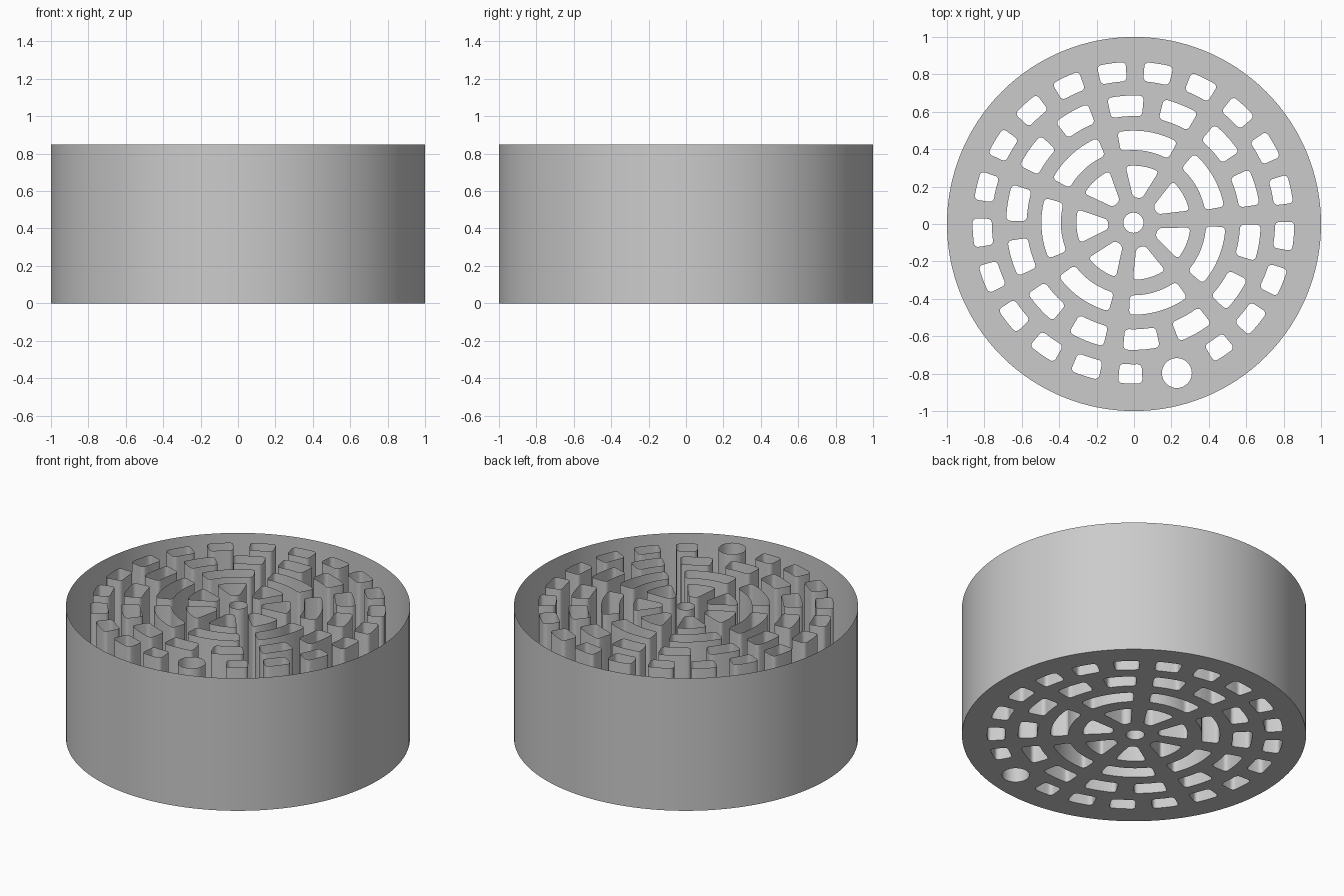
import bpy, bmesh
from math import sin, cos, pi, radians

if "Cube" in bpy.data.objects:
    bpy.data.objects.remove(bpy.data.objects["Cube"])

HEIGHT = 0.85
CX, CY = -0.003, 0.007      # centre of the hole pattern
PHASE = 80.8                # direction of the first hole, degrees

grey = bpy.data.materials.new("light grey")
grey.diffuse_color = (0.60, 0.60, 0.60, 1)
grey.use_nodes = True
grey.node_tree.nodes["Principled BSDF"].inputs["Base Color"].default_value = grey.diffuse_color


def circle(x, y, r, n):
    return [(x + r * cos(2 * pi * i / n), y + r * sin(2 * pi * i / n)) for i in range(n)]


def slot(r0, r1, angle, h0, h1, rad=0.022, steps=6, corner=4):
    """Ring sector with rounded corners; h0, h1 are inner and outer half angles."""
    mid, half = (r0 + r1) / 2, (r1 - r0) / 2
    ru = rad / half
    uv = []
    for k, (su, sv) in enumerate([(1, -1), (1, 1), (-1, 1), (-1, -1)]):
        r, h = (r1, h1) if su > 0 else (r0, h0)
        rv = min(0.9, rad / (r * radians(h)))
        start = (0, 90, 180, 270)[k] - 90
        for i in range(corner + 1):             # rounded corner
            t = radians(start + 90 * i / corner)
            uv.append((su * (1 - ru) + ru * cos(t), sv * (1 - rv) + rv * sin(t)))
        if k in (0, 2):                         # curved inner or outer side
            for i in range(1, steps):
                uv.append((su, sv * (1 - rv) * (1 - 2 * i / steps)))
    pts = []
    for u, v in uv:
        r = mid + half * u
        a = radians(angle + v * (h0 + (h1 - h0) * (u + 1) / 2))
        pts.append((CX + r * cos(a), CY + r * sin(a)))
    return pts


def new_object(name, bm):
    mesh = bpy.data.meshes.new(name)
    bm.to_mesh(mesh)
    bm.free()
    mesh.materials.append(grey)
    ob = bpy.data.objects.new(name, mesh)
    bpy.context.collection.objects.link(ob)
    bpy.ops.object.select_all(action='DESELECT')
    ob.select_set(True)
    bpy.context.view_layer.objects.active = ob
    bpy.ops.object.shade_smooth_by_angle(angle=radians(35))


def walls(name, loops, inward):
    """Thin upright walls along closed outlines, open at the top."""
    bm = bmesh.new()
    for pts in loops:
        low = [bm.verts.new((x, y, 0)) for x, y in pts]
        top = [bm.verts.new((x, y, HEIGHT)) for x, y in pts]
        n = len(pts)
        for i in range(n):
            j = (i + 1) % n
            quad = [low[i], low[j], top[j], top[i]]
            bm.faces.new(quad[::-1] if inward else quad)
    new_object(name, bm)


# Hole outlines: centre hole, then four rings of slots
holes = [circle(CX, CY, 0.054, 32)]
for i in range(7):
    a = PHASE + i * 360 / 7
    holes.append(slot(0.135, 0.305, a, 11, 17.5))
    holes.append(slot(0.388, 0.492, a, 19.3, 19.3, steps=12))
for i in range(14):
    holes.append(slot(0.57, 0.68, PHASE + (i + 0.5) * 360 / 14, 8.3, 8.3))
for i in range(21):
    if i == 12:                                 # round hole replaces one slot
        holes.append(circle(0.229, -0.797, 0.08, 40))
        continue
    h = 4.4 if i in (11, 13) else 5.2
    shift = {11: -0.5, 13: 0.8}.get(i, 0)
    holes.append(slot(0.757, 0.86, PHASE + i * 360 / 21 + shift, h, h))

rim = circle(0, 0, 1, 128)
walls("outer_wall", [rim], False)
walls("hole_tubes", holes, True)

# Pierced base plate
bm = bmesh.new()
edges = []
for pts in [rim] + holes:
    vs = [bm.verts.new((x, y, 0)) for x, y in pts]
    edges += [bm.edges.new((vs[i - 1], vs[i])) for i in range(len(vs))]
bmesh.ops.triangle_fill(bm, use_beauty=True, use_dissolve=False, edges=edges, normal=(0, 0, -1))
for f in bm.faces:
    f.normal_update()
    if f.normal.z > 0:
        f.normal_flip()
new_object("base_plate", bm)
